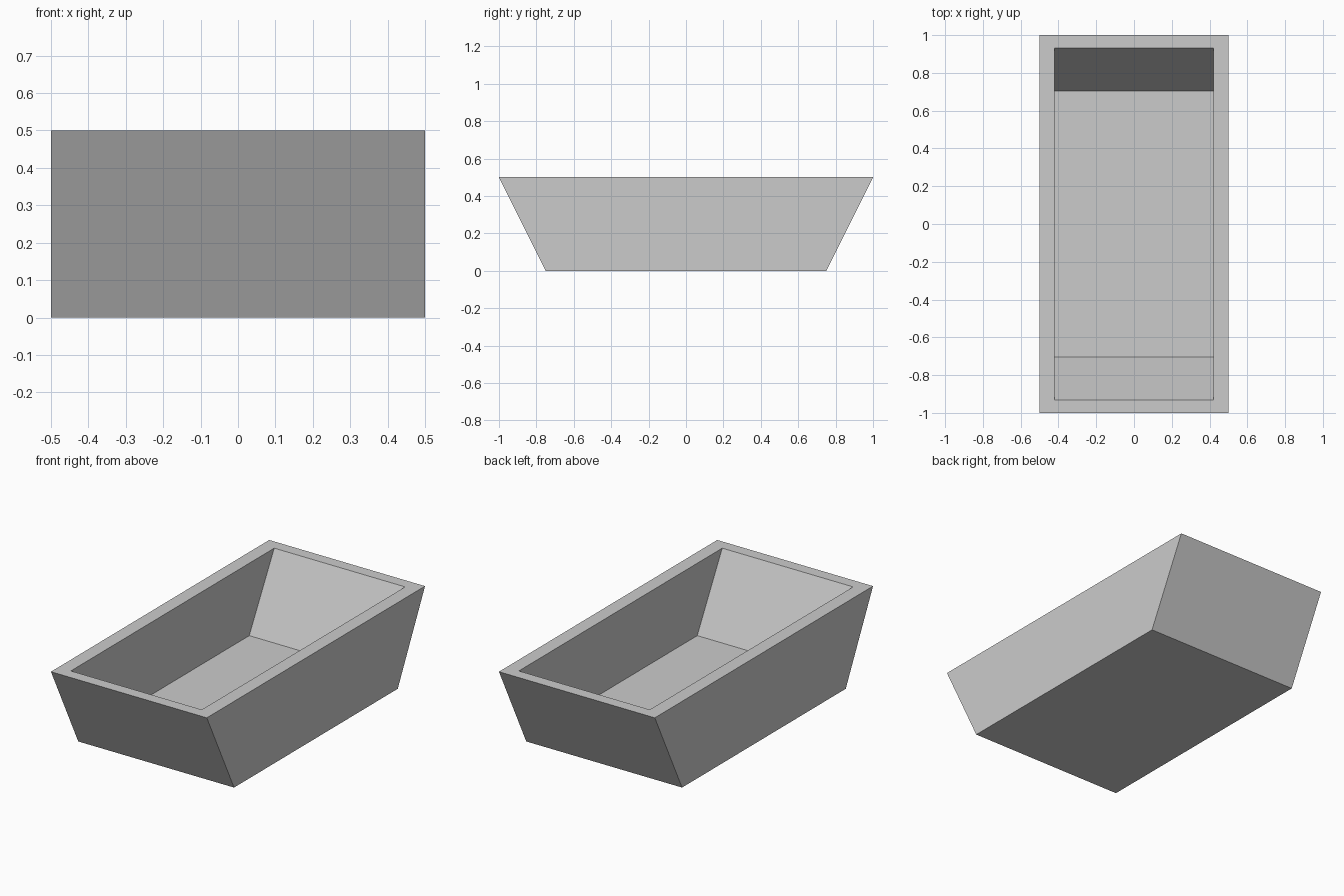
import bpy, bmesh

if "Cube" in bpy.data.objects:
    bpy.data.objects.remove(bpy.data.objects["Cube"])

# Single plain grey
grey = bpy.data.materials.new("light grey")
grey.diffuse_color = (0.6, 0.6, 0.6, 1)
grey.use_nodes = True
grey.node_tree.nodes["Principled BSDF"].inputs["Base Color"].default_value = grey.diffuse_color


def ring(bm, half_x, half_y, z):
    """Rectangle of four vertices at height z."""
    return [bm.verts.new((sx * half_x, sy * half_y, z))
            for sx, sy in ((-1, -1), (1, -1), (1, 1), (-1, 1))]


# Open tub: outer bottom, outer rim, inner rim, inner floor
bm = bmesh.new()
rings = [ring(bm, *r) for r in ((0.5, 0.75, 0.0), (0.5, 1.0, 0.5),
                                (0.42, 0.932, 0.5), (0.42, 0.703, 0.08))]
for a, b in zip(rings, rings[1:]):
    for i in range(4):
        j = (i + 1) % 4
        bm.faces.new((a[i], a[j], b[j], b[i]))

# Underside and inside floor
bm.faces.new(rings[0][::-1])
bm.faces.new(rings[-1])
bmesh.ops.recalc_face_normals(bm, faces=bm.faces[:])

mesh = bpy.data.meshes.new("tub")
bm.to_mesh(mesh)
bm.free()
mesh.materials.append(grey)
bpy.context.collection.objects.link(bpy.data.objects.new("tub", mesh))
